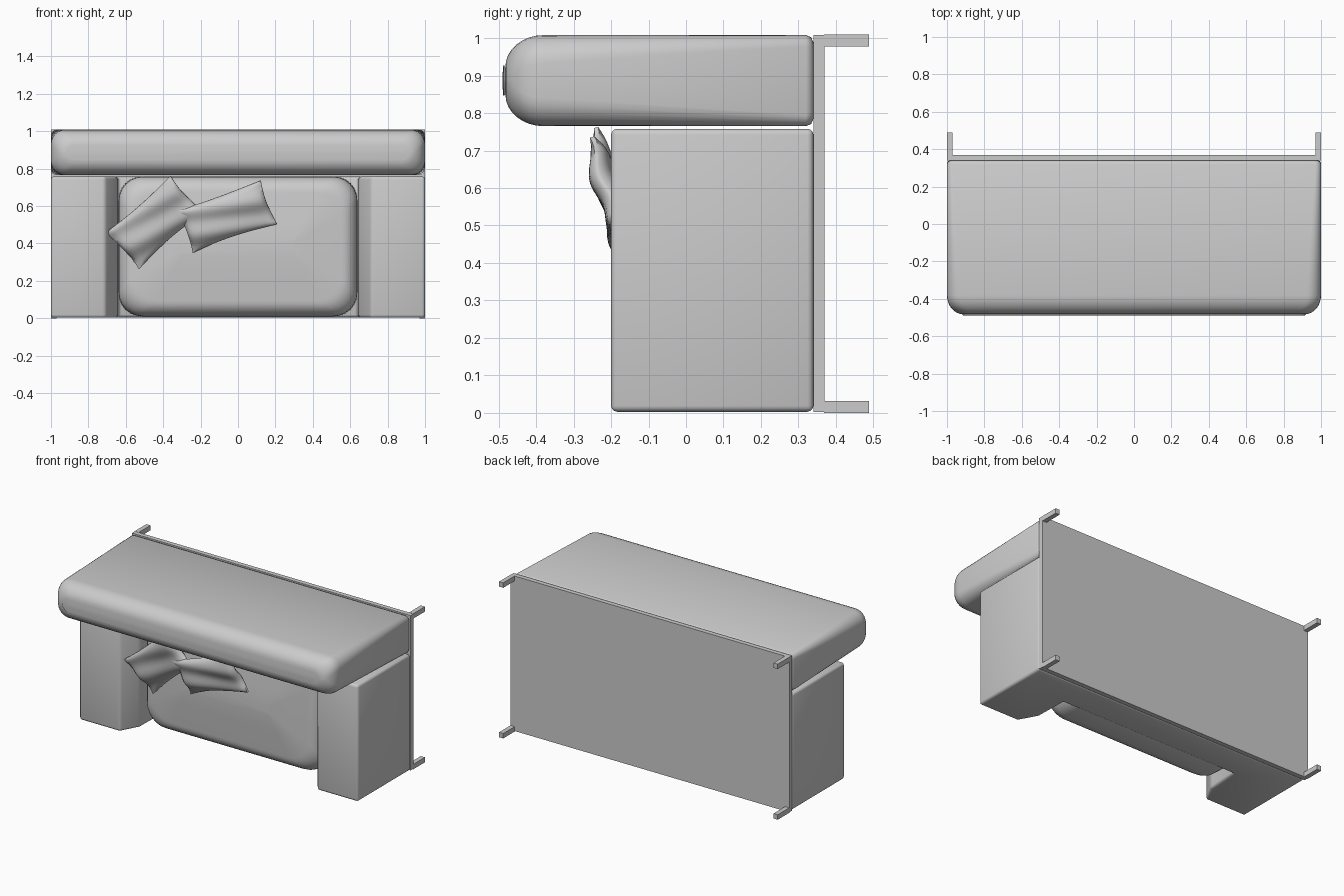
import bpy, bmesh, math
from mathutils import Matrix

if "Cube" in bpy.data.objects:
    bpy.data.objects.remove(bpy.data.objects["Cube"])


def make(name, bm, smooth=None):
    bmesh.ops.recalc_face_normals(bm, faces=bm.faces)
    me = bpy.data.meshes.new(name)
    bm.to_mesh(me)
    bm.free()
    ob = bpy.data.objects.new(name, me)
    bpy.context.collection.objects.link(ob)
    if smooth:
        bpy.ops.object.select_all(action='DESELECT')
        ob.select_set(True)
        bpy.context.view_layer.objects.active = ob
        bpy.ops.object.shade_smooth_by_angle(angle=math.radians(smooth))
    return ob


def box(name, x0, x1, y0, y1, z0, z1):
    bm = bmesh.new()
    bmesh.ops.create_cube(bm, size=1)
    for v in bm.verts:
        v.co = ((x0 + x1) / 2 + v.co.x * (x1 - x0),
                (y0 + y1) / 2 + v.co.y * (y1 - y0),
                (z0 + z1) / 2 + v.co.z * (z1 - z0))
    return make(name, bm)


def cushion(name, hx, z0, z1, y_front, y_back, r_front, r_back, depth, crown):
    """Rounded-rectangle sections lofted from the back to a soft front."""
    zc, hz = (z0 + z1) / 2, (z1 - z0) / 2
    secs = [(y_back, 0.02, r_back), (y_back - 0.006, 0.006, r_back), (y_back - 0.02, 0, r_back)]
    for i in range(9):
        t = math.pi / 2 * i / 8
        inset = depth * (1 - math.cos(t))
        secs.append((y_front + crown + depth * 1.2 * (1 - math.sin(t)), inset,
                     r_front))
    secs += [(y_front + crown * 0.35, hz * 0.65, 0.05), (y_front, hz * 0.9, 0.01)]
    bm = bmesh.new()
    rings = []
    for y, inset, r in secs:
        w, h = hx - inset, hz - inset
        r = min(r, h)
        ring = []
        for q, (sx, sz) in enumerate([(1, 1), (-1, 1), (-1, -1), (1, -1)]):
            for k in range(7):
                a = math.pi / 2 * (q + k / 6)
                ring.append(bm.verts.new((sx * (w - r) + r * math.cos(a), y,
                                          zc + sz * (h - r) + r * math.sin(a))))
        rings.append(ring)
    for a, b in zip(rings, rings[1:]):
        for i in range(len(a)):
            j = (i + 1) % len(a)
            bm.faces.new((a[i], a[j], b[j], b[i]))
    bm.faces.new(rings[0])
    bm.faces.new(rings[-1])
    return make(name, bm, 50)


def pillow(name, cx, cy, cz, angle, tilt, length, width, phase):
    """Pinched throw pillow with a gently rippled surface."""
    bm = bmesh.new()
    n = 20
    place = (Matrix.Translation((cx, cy, cz))
             @ Matrix.Rotation(math.radians(tilt), 4, 'X')
             @ Matrix.Rotation(math.radians(-angle), 4, 'Y'))
    for side in (-1, 1):
        g = []
        for i in range(n + 1):
            row = []
            for j in range(n + 1):
                u, v = 2 * i / n - 1, 2 * j / n - 1
                e = max(0, (1 - u ** 4) * (1 - v * v)) ** 0.5
                x = u * length / 2 * (1 - 0.05 * (1 - v * v))
                z = v * width / 2 * (1 - 0.09 * (1 - u * u))
                y = side * (0.006 + 0.034 * e) - 0.012 * u * u
                y += 0.008 * math.sin(5 * v + 2.2 * u + phase)
                row.append(bm.verts.new(place @ Matrix.Translation((x, y, z)).translation))
            g.append(row)
        for i in range(n):
            for j in range(n):
                bm.faces.new((g[i][j], g[i + 1][j], g[i + 1][j + 1], g[i][j + 1]))
    # close the rim between the two skins
    rim = [e for e in bm.edges if e.is_boundary]
    bmesh.ops.bridge_loops(bm, edges=rim)
    return make(name, bm, 60)


# U-shaped frame: both arms and the slab behind the seat, standing on end
half = [(1, 0.34), (1, -0.2), (0.71, -0.2), (0.645, -0.08), (0.64, 0.13)]
outline = half + [(-x, y) for x, y in reversed(half)]
bm = bmesh.new()
face = bm.faces.new([bm.verts.new((x, y, 0.003)) for x, y in outline])
ext = bmesh.ops.extrude_face_region(bm, geom=[face])
for v in ext['geom']:
    if isinstance(v, bmesh.types.BMVert):
        v.co.z = 0.758
bmesh.ops.bevel(bm, geom=list(bm.edges), offset=0.016, segments=3,
                profile=0.5, affect='EDGES')
make("arm_frame", bm, 40)

# Backrest (uppermost block) and seat cushion
cushion("backrest", 1.0, 0.765, 1.008, -0.49, 0.34, 0.075, 0.03, 0.085, 0.008)
cushion("seat_cushion", 0.638, 0.01, 0.757, -0.11, 0.2, 0.13, 0.12, 0.085, 0.025)

# Throw pillows
pillow("pillow_left", -0.445, -0.165, 0.515, 42, 16, 0.47, 0.27, 0.5)
pillow("pillow_right", -0.06, -0.185, 0.545, 20, 17, 0.48, 0.255, 1.5)

# Base panel and four feet
box("base_panel", -1, 1, 0.34, 0.37, 0.003, 1.008)
for side, s in (("left", -1), ("right", 1)):
    for level, z in (("lower", 0.0), ("upper", 0.977)):
        x0, x1 = sorted((s * 0.97, s * 1.0))
        box(f"{level}_{side}_foot", x0, x1, 0.368, 0.488, z, z + 0.032)
